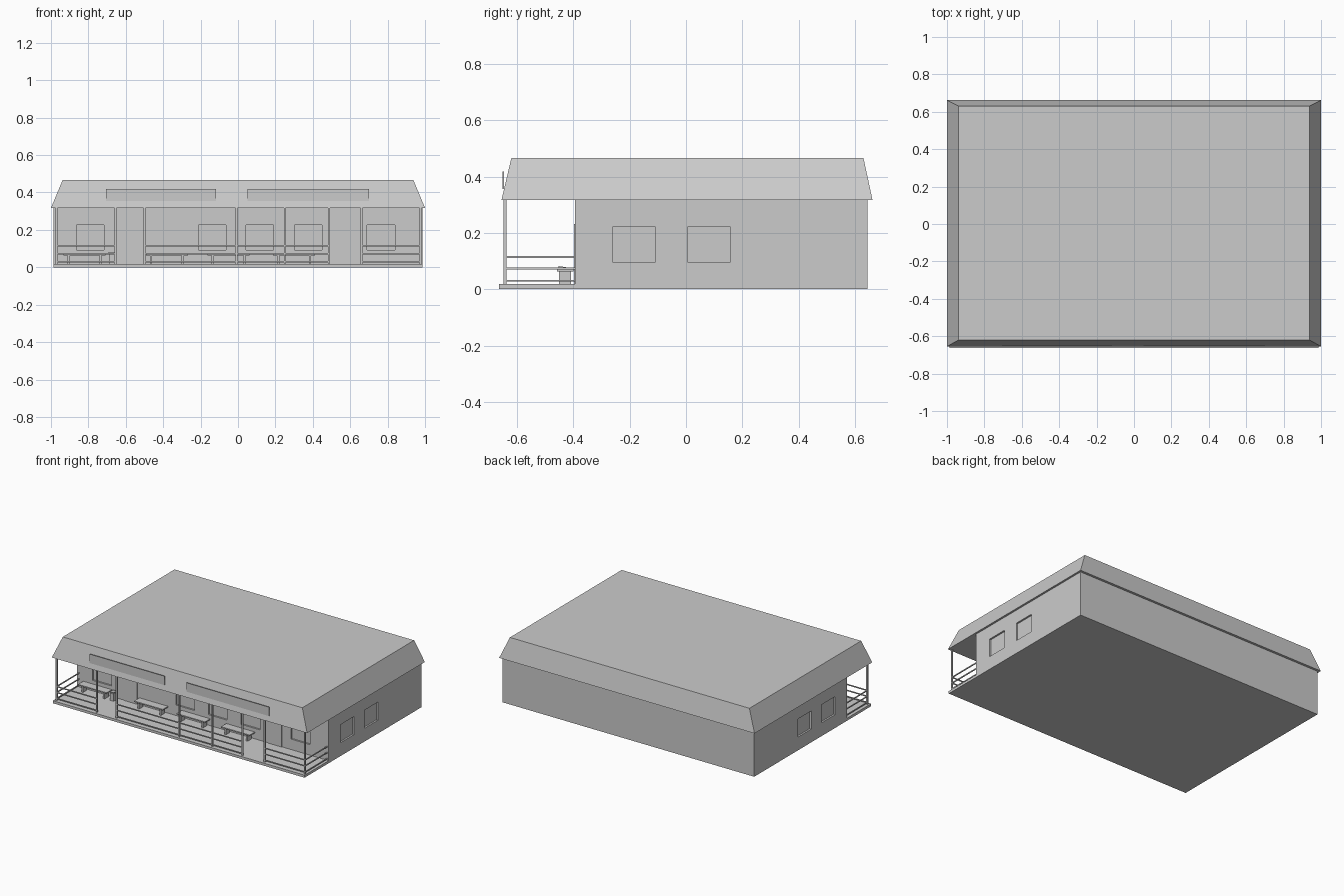
import bpy
import bmesh
from mathutils import Matrix

cube = bpy.data.objects.get("Cube")
if cube:
    bpy.data.objects.remove(cube, do_unlink=True)

grey = bpy.data.materials.new("plain_grey")
grey.use_nodes = True
GREY = (0.6, 0.6, 0.6, 1)
grey.diffuse_color = GREY
grey.node_tree.nodes["Principled BSDF"].inputs["Base Color"].default_value = GREY


def add_box(bm, x, y, z):
    """Box spanning three (low, high) ranges."""
    size = [r[1] - r[0] for r in (x, y, z)]
    centre = [(r[1] + r[0]) / 2 for r in (x, y, z)]
    matrix = Matrix.Translation(centre) @ Matrix.Diagonal((*size, 1))
    return bmesh.ops.create_cube(bm, size=1, matrix=matrix)["verts"]


def finish(bm, name):
    mesh = bpy.data.meshes.new(name)
    bm.to_mesh(mesh)
    bm.free()
    mesh.materials.append(grey)
    obj = bpy.data.objects.new(name, mesh)
    bpy.context.collection.objects.link(obj)
    return obj


def boxes(name, ranges):
    bm = bmesh.new()
    for r in ranges:
        add_box(bm, *r)
    return finish(bm, name)


def around(c, half):
    return (c - half, c + half)


WALL_X, WALL_FRONT, WALL_BACK = 0.986, -0.394, 0.645
DECK_TOP = 0.018
EAVES = 0.317
RECESS = 0.012

# House body with recessed windows
house = boxes("house_walls", [((-WALL_X, WALL_X), (WALL_FRONT, WALL_BACK), (0, EAVES))])
openings = []
for x in (-0.79, -0.137, 0.117, 0.375, 0.765):
    openings.append((around(x, 0.074), around(WALL_FRONT, RECESS), (0.092, 0.225)))
for y in (-0.185, 0.082):
    for side in (-1, 1):
        openings.append((around(side * WALL_X, RECESS), around(y, 0.075), (0.094, 0.222)))
cutter = boxes("window_cutter", openings)
cutter.hide_render = True
cut = house.modifiers.new("windows", "BOOLEAN")
cut.operation = "DIFFERENCE"
cut.solver = "EXACT"
cut.object = cutter
bpy.context.view_layer.objects.active = house
bpy.ops.object.modifier_apply(modifier=cut.name)
bpy.data.objects.remove(cutter, do_unlink=True)

# Doors
boxes("doors", [(around(x, 0.051), (WALL_FRONT - 0.004, WALL_FRONT), (DECK_TOP, 0.232))
                for x in (-0.564, 0.568)])

# Porch deck
boxes("porch_deck", [((-WALL_X, WALL_X), (-0.663, WALL_FRONT), (0, DECK_TOP))])

# Flat-topped roof with sloping sides
bm = bmesh.new()
for v in add_box(bm, (-1, 1), (-0.655, 0.662), (EAVES, 0.466)):
    if v.co.z > 0.4:
        v.co.x *= 0.938
        v.co.y += 0.035 if v.co.y < 0 else -0.032
finish(bm, "roof")

# Blank sign boards standing off the front roof slope
boxes("sign_boards", [(x, (-0.651, -0.646), (0.355, 0.418))
                      for x in ((-0.706, -0.118), (0.052, 0.70))])

# Porch posts
POSTS = (-0.97, -0.655, -0.5, -0.008, 0.25, 0.486, 0.66, 0.975)
POST_Y = -0.643
boxes("porch_posts", [(around(x, 0.005), around(POST_Y, 0.005), (DECK_TOP, EAVES))
                      for x in POSTS])

# Railings, open in front of both doors
rails = []
for z in (0.03, 0.073, 0.115):
    for a, b in ((0, 1), (2, 5), (6, 7)):
        rails.append(((POSTS[a], POSTS[b]), around(POST_Y, 0.003), around(z, 0.0035)))
    for x in (POSTS[0], POSTS[-1]):
        rails.append((around(x, 0.003), (POST_Y, WALL_FRONT), around(z, 0.0035)))
boxes("railings", rails)

# Benches
for i, x in enumerate((-0.82, -0.38, -0.05, 0.3)):
    parts = [(around(x, 0.112), (-0.458, -0.4), (0.062, 0.07))]
    for side in (-1, 1):
        parts.append((around(x + side * 0.085, 0.006), (-0.45, -0.408), (DECK_TOP, 0.062)))
    boxes(f"bench_{i + 1}", parts)

# Litter bin with a sloping lid
bm = bmesh.new()
add_box(bm, around(-0.675, 0.014), (-0.448, -0.41), (DECK_TOP, 0.07))
for v in add_box(bm, around(-0.675, 0.017), (-0.452, -0.406), (0.07, 0.075)):
    if v.co.y < -0.43:
        v.co.z += 0.007
finish(bm, "litter_bin")
